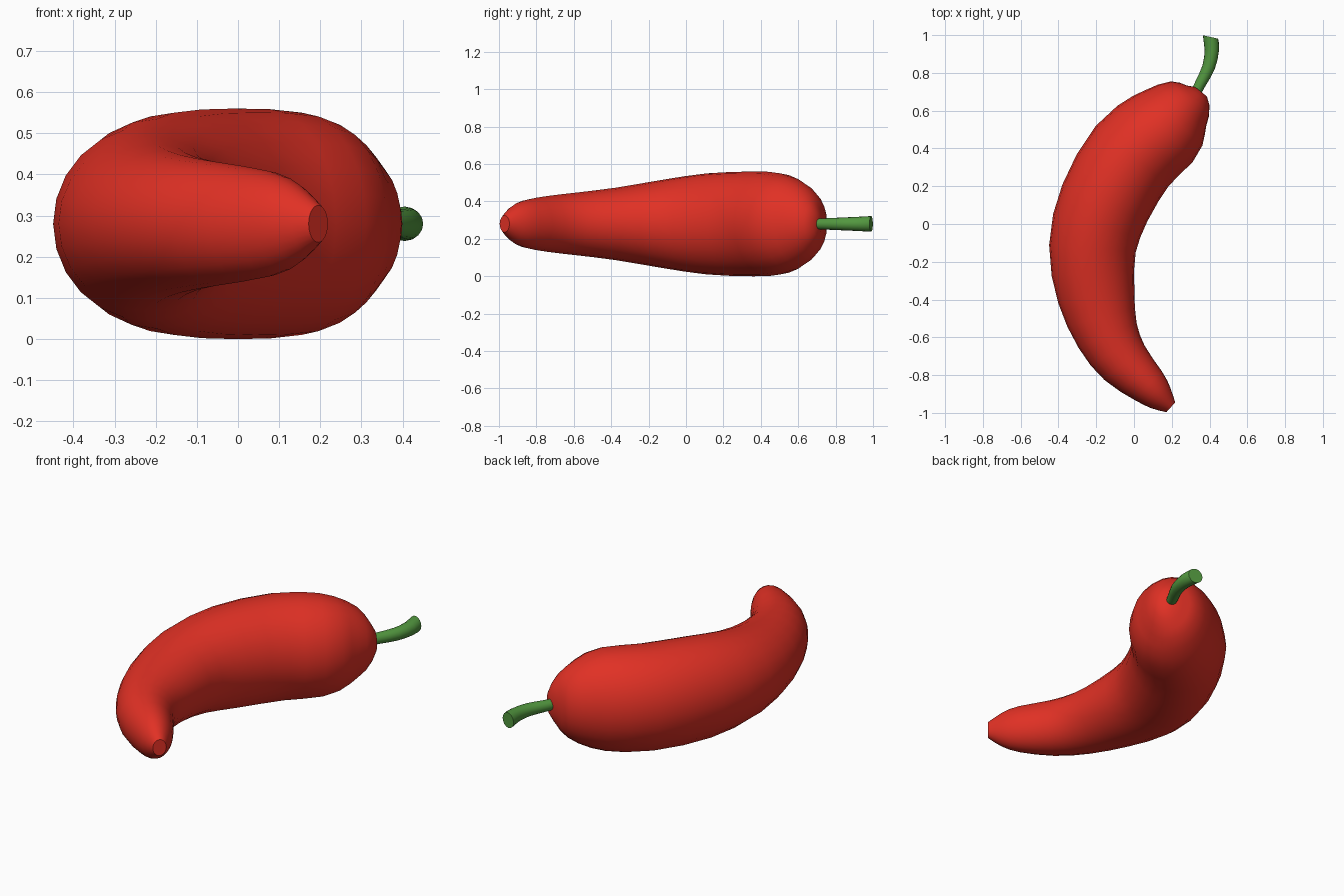
import bpy, bmesh, math
from mathutils import Vector

if "Cube" in bpy.data.objects:
    bpy.data.objects.remove(bpy.data.objects["Cube"])

CENTRE_Z = 0.28


def material(name, colour):
    m = bpy.data.materials.new(name)
    m.diffuse_color = (*colour, 1)
    m.use_nodes = True
    m.node_tree.nodes["Principled BSDF"].inputs["Base Color"].default_value = m.diffuse_color
    return m


def catmull(p, steps):
    # smooth resampling of the (x, y, half width, half height) stations
    p = [Vector(q) for q in p]
    ext = [2 * p[0] - p[1]] + p + [2 * p[-1] - p[-2]]
    out = []
    for i in range(len(p) - 1):
        a, b, c, d = ext[i:i + 4]
        for s in range(steps):
            t = s / steps
            out.append(0.5 * (2 * b + (c - a) * t + (2 * a - 5 * b + 4 * c - d) * t * t
                              + (3 * b - a - 3 * c + d) * t ** 3))
    return out + [p[-1]]


def sweep(name, stations, sides, steps, mat, end_dir=None):
    pts = catmull(stations, steps)
    bm = bmesh.new()
    rings = []
    for i, q in enumerate(pts):
        t = pts[min(i + 1, len(pts) - 1)] - pts[max(i - 1, 0)]
        t = Vector((t[0], t[1])).normalized()
        if end_dir and i == len(pts) - 1:
            t = Vector(end_dir).normalized()
        ring = []
        for k in range(sides):
            a = 2 * math.pi * k / sides
            w, h = q[2] * math.cos(a), q[3] * math.sin(a)
            ring.append(bm.verts.new((q[0] - t.y * w, q[1] + t.x * w, CENTRE_Z + h)))
        rings.append(ring)
    for r0, r1 in zip(rings, rings[1:]):
        for k in range(sides):
            n = (k + 1) % sides
            bm.faces.new((r0[k], r0[n], r1[n], r1[k]))
    bm.faces.new(rings[0])
    bm.faces.new(rings[-1])
    bmesh.ops.recalc_face_normals(bm, faces=bm.faces)
    me = bpy.data.meshes.new(name)
    bm.to_mesh(me)
    bm.free()
    ob = bpy.data.objects.new(name, me)
    bpy.context.collection.objects.link(ob)
    me.materials.append(mat)
    bpy.ops.object.select_all(action='DESELECT')
    ob.select_set(True)
    bpy.context.view_layer.objects.active = ob
    bpy.ops.object.shade_smooth_by_angle(angle=math.radians(50))
    return ob


red = material("pepper red", (0.75, 0.03, 0.018))
green = material("stem green", (0.085, 0.31, 0.05))

# curved fruit, from pointed tip to rounded shoulder
sweep("pepper_body", [
    (0.195, -0.97, 0.035, 0.045),
    (0.14, -0.92, 0.075, 0.095),
    (0.075, -0.855, 0.105, 0.128),
    (-0.05, -0.735, 0.14, 0.15),
    (-0.14, -0.59, 0.167, 0.167),
    (-0.20, -0.38, 0.205, 0.193),
    (-0.22, -0.13, 0.23, 0.235),
    (-0.155, 0.11, 0.245, 0.27),
    (-0.01, 0.36, 0.25, 0.28),
    (0.155, 0.505, 0.235, 0.27),
    (0.25, 0.605, 0.182, 0.22),
    (0.32, 0.66, 0.117, 0.15),
    (0.355, 0.70, 0.04, 0.06),
], 24, 2, red)

# bent stem with a flat cut end
sweep("stem", [
    (0.31, 0.66, 0.026, 0.027),
    (0.35, 0.74, 0.029, 0.03),
    (0.395, 0.83, 0.034, 0.034),
    (0.412, 0.92, 0.038, 0.038),
    (0.405, 0.99, 0.041, 0.042),
], 16, 2, green, end_dir=(0.22, 0.97))
